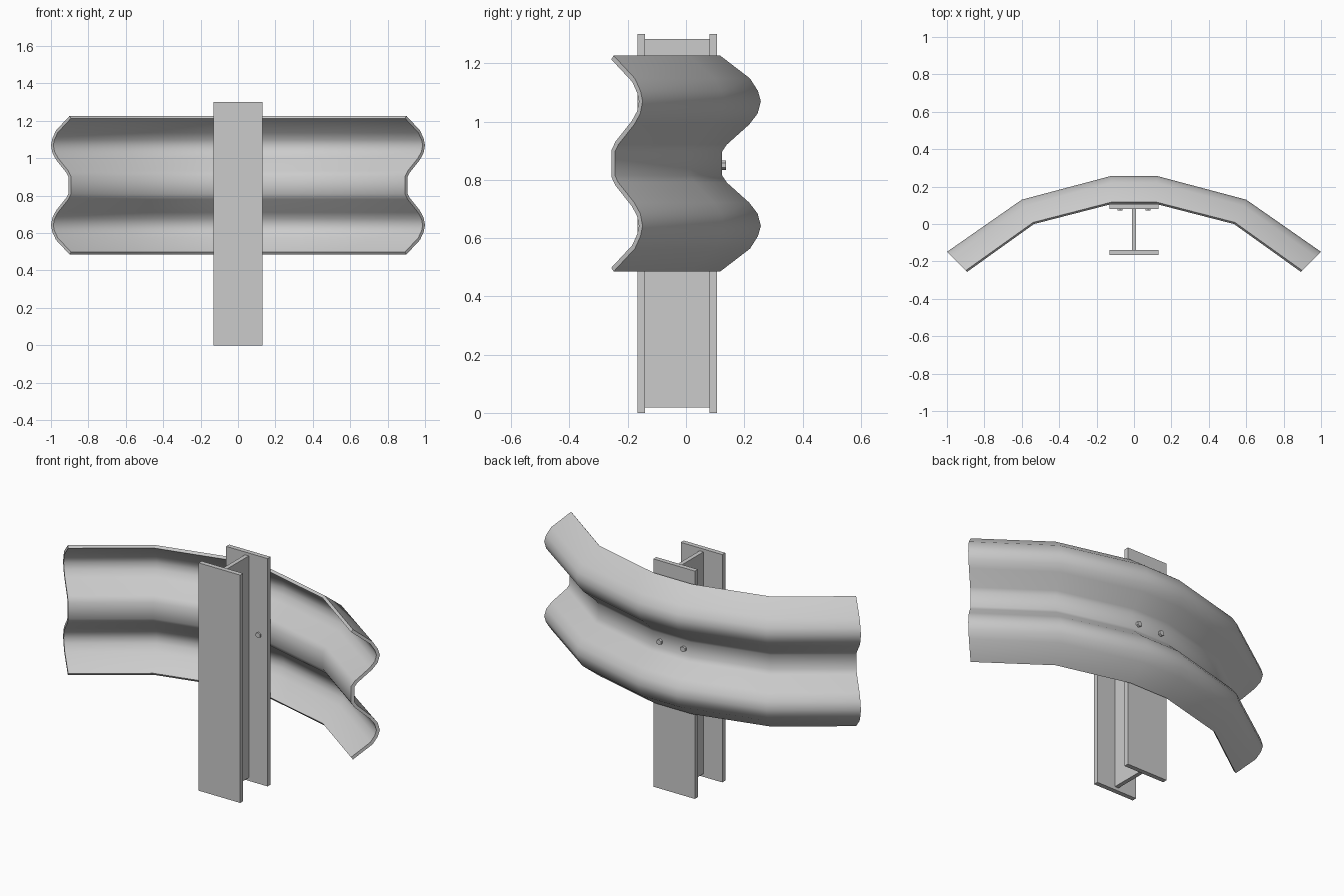
import bpy, bmesh, math
from mathutils import Vector, Matrix

cube = bpy.data.objects.get("Cube")
if cube:
    bpy.data.objects.remove(cube, do_unlink=True)

steel = bpy.data.materials.new("galvanised_grey")
steel.use_nodes = True
GREY = (0.6, 0.6, 0.6, 1)
steel.diffuse_color = GREY
steel.node_tree.nodes["Principled BSDF"].inputs["Base Color"].default_value = GREY


def finish(name, bm, smooth=None):
    bmesh.ops.recalc_face_normals(bm, faces=bm.faces)
    mesh = bpy.data.meshes.new(name)
    bm.to_mesh(mesh)
    bm.free()
    mesh.materials.append(steel)
    obj = bpy.data.objects.new(name, mesh)
    bpy.context.collection.objects.link(obj)
    if smooth:
        bpy.ops.object.select_all(action="DESELECT")
        obj.select_set(True)
        bpy.context.view_layer.objects.active = obj
        bpy.ops.object.shade_smooth_by_angle(angle=math.radians(smooth))
    return obj


def box(name, x, y, z):
    bm = bmesh.new()
    size = [b - a for a, b in (x, y, z)]
    centre = Vector([(a + b) / 2 for a, b in (x, y, z)])
    bmesh.ops.create_cube(bm, size=1, matrix=Matrix.Translation(centre) @ Matrix.Diagonal((*size, 1)))
    return finish(name, bm)


def bolt(name, x, y0, y1, z):
    bm = bmesh.new()
    place = Matrix.Translation((x, (y0 + y1) / 2, z)) @ Matrix.Rotation(math.pi / 2, 4, "X")
    bmesh.ops.create_cone(bm, cap_ends=True, segments=6, radius1=0.016, radius2=0.016,
                          depth=y1 - y0, matrix=place)
    return finish(name, bm)


# I-beam post
box("post_front_flange", (-0.131, 0.131), (-0.167, -0.14), (0, 1.3))
box("post_back_flange", (-0.131, 0.131), (0.08, 0.107), (0, 1.3))
box("post_web", (-0.012, 0.012), (-0.14, 0.08), (0.018, 1.284))

# Rail cross-section: back surface (depth, height), mirrored about the valley
MID, THICK, FRONT, BACK = 0.856, 0.017, 0.107, 0.257
upper = [Vector(p) for p in [(0.117, 1.227), (0.22, 1.148), (0.247, 1.105), (0.257, 1.07),
                             (0.246, 1.028), (0.217, 0.99), (0.14, 0.921), (0.124, 0.897)]]
back = upper + [Vector((p.x, 2 * MID - p.y)) for p in reversed(upper)]


# Front surface is the back one offset by the sheet thickness
def offset(i):
    dirs = [(back[j + 1] - back[j]).normalized() for j in (i - 1, i) if 0 <= j < len(back) - 1]
    normals = [Vector((d.y, -d.x)) for d in dirs]
    mitre = sum(normals, Vector((0, 0))).normalized()
    return back[i] + mitre * THICK / mitre.dot(normals[0])


section = back + [offset(i) for i in reversed(range(len(back)))]

# Rail sweep: inner and outer plan positions at each bend
right_half = [((0.12, 0.107), (0.122, 0.257)), ((0.535, 0.0), (0.6, 0.13)), ((0.893, -0.256), (1.0, -0.149))]
stations = [tuple((-x, y) for x, y in s) for s in reversed(right_half)] + right_half

bm = bmesh.new()
rings = []
for inner, outer in stations:
    ring = []
    for depth, height in section:
        p = Vector(inner).lerp(Vector(outer), (depth - FRONT) / (BACK - FRONT))
        ring.append(bm.verts.new((p.x, p.y, height)))
    rings.append(ring)
n = len(section)
for a, b in zip(rings, rings[1:]):
    for i in range(n):
        j = (i + 1) % n
        bm.faces.new((a[i], a[j], b[j], b[i]))
for ring in (rings[0], rings[-1]):
    for i in range(len(back) - 1):
        bm.faces.new((ring[i], ring[i + 1], ring[n - 2 - i], ring[n - 1 - i]))
finish("guard_rail", bm, 40)

# Bolts through the rail and back flange
for side, x in (("left", 0.075), ("right", -0.075)):
    bolt(side + "_back_bolt", x, 0.12, 0.138, 0.85)
    bolt(side + "_front_bolt", x, 0.072, 0.084, 0.85)
